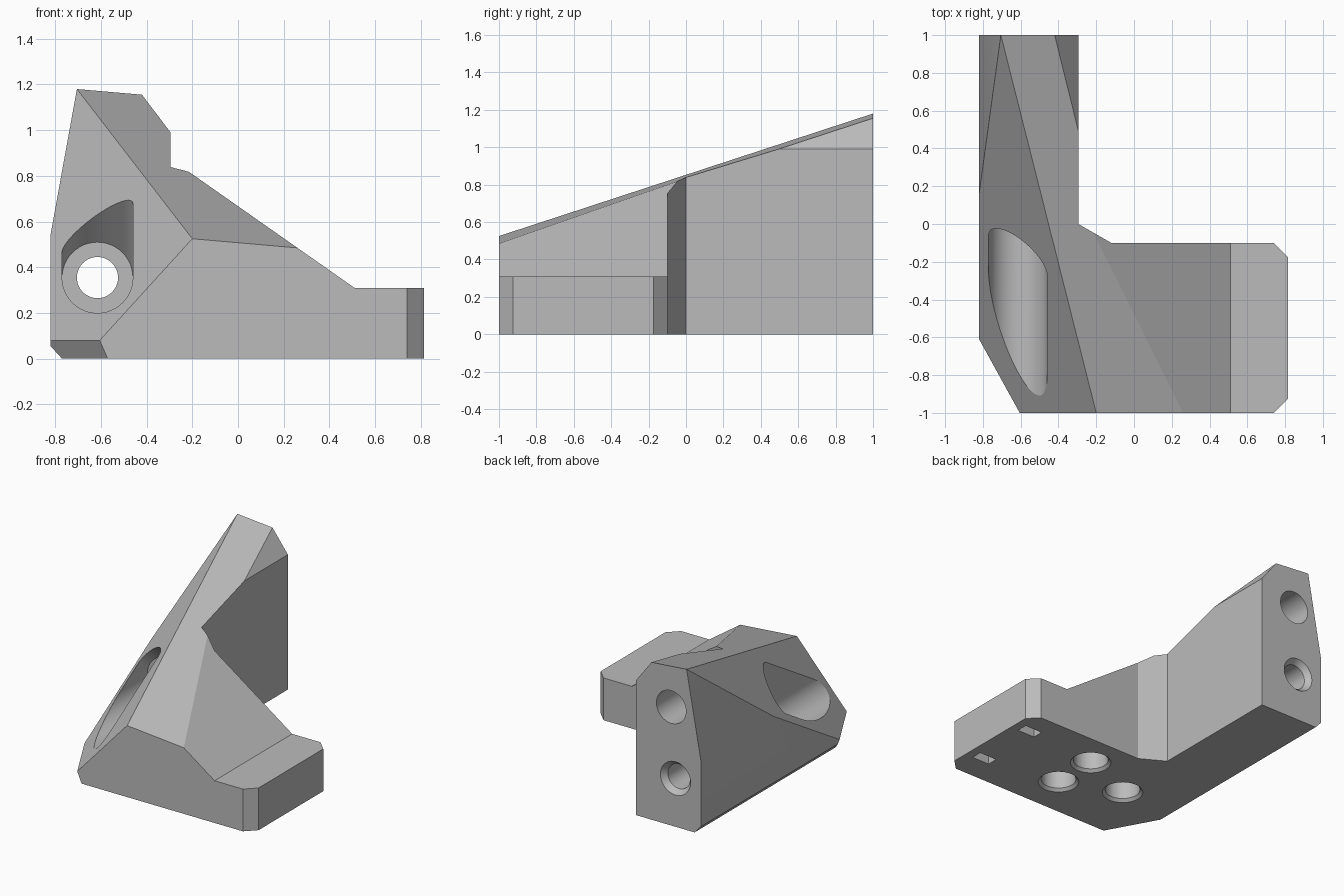
import bpy, bmesh, math
from mathutils import Vector

if "Cube" in bpy.data.objects:
    bpy.data.objects.remove(bpy.data.objects["Cube"], do_unlink=True)

grey = bpy.data.materials.new("plain grey")
grey.use_nodes = True
grey.diffuse_color = (0.5, 0.5, 0.5, 1)
grey.node_tree.nodes["Principled BSDF"].inputs["Base Color"].default_value = (0.5, 0.5, 0.5, 1)


def finish(bm, name):
    bmesh.ops.recalc_face_normals(bm, faces=bm.faces)
    mesh = bpy.data.meshes.new(name)
    bm.to_mesh(mesh)
    bm.free()
    mesh.materials.append(grey)
    obj = bpy.data.objects.new(name, mesh)
    bpy.context.collection.objects.link(obj)
    return obj


def prism(points, shift):
    """Extrude a closed outline of 3D points along a vector."""
    bm = bmesh.new()
    face = bm.faces.new([bm.verts.new(p) for p in points])
    out = bmesh.ops.extrude_face_region(bm, geom=[face], use_keep_orig=True)
    moved = [g for g in out["geom"] if isinstance(g, bmesh.types.BMVert)]
    bmesh.ops.translate(bm, verts=moved, vec=shift)
    return bm


def ring(centre, radius, axis, n=48):
    """Points of a circle around the y or z axis."""
    pts = []
    for i in range(n):
        a = 2 * math.pi * i / n
        c, s = radius * math.cos(a), radius * math.sin(a)
        pts.append(Vector(centre) + (Vector((c, 0, s)) if axis == "y" else Vector((c, s, 0))))
    return pts


def hull(points, name):
    bm = bmesh.new()
    for p in points:
        bm.verts.new(p)
    bmesh.ops.convex_hull(bm, input=bm.verts)
    bmesh.ops.dissolve_limit(bm, angle_limit=0.002, verts=bm.verts, edges=bm.edges)
    return finish(bm, name)


def trim(bm, a, b, c, inside=Vector((-0.4, -0.4, 0.2))):
    """Slice off everything beyond the plane through three points."""
    a, b, c = Vector(a), Vector(b), Vector(c)
    n = (b - a).cross(c - a).normalized()
    if n.dot(inside - a) > 0:
        n = -n
    cut = bmesh.ops.bisect_plane(bm, geom=bm.verts[:] + bm.edges[:] + bm.faces[:],
                                 plane_co=a, plane_no=n, clear_outer=True)
    edges = [g for g in cut["geom_cut"] if isinstance(g, bmesh.types.BMEdge)]
    bmesh.ops.holes_fill(bm, edges=edges, sides=0)


def subtract(body, cutter):
    cutter.hide_render = True
    mod = body.modifiers.new("cut", "BOOLEAN")
    mod.operation, mod.solver, mod.object = "DIFFERENCE", "EXACT", cutter
    bpy.context.view_layer.objects.active = body
    bpy.ops.object.modifier_apply(modifier=mod.name)
    bpy.data.objects.remove(cutter, do_unlink=True)


# L-shaped body: footprint raised, then sliced by the sloping planes
footprint = [(-0.82, 1), (-0.295, 1), (-0.295, 0), (-0.12, -0.1), (0.74, -0.1),
             (0.815, -0.175), (0.815, -0.925), (0.74, -1), (-0.82, -1)]
bm = prism([(x, y, 0) for x, y in footprint], (0, 0, 1.5))
peak, ridge, corner = (-0.705, 1, 1.18), (-0.2, -1, 0.525), (-0.605, -1, 0.08)
trim(bm, peak, ridge, corner)                                        # large left slope
trim(bm, peak, ridge, (0.26, -1, 0.485))                             # top slope
trim(bm, peak, (-0.82, 1, 0.545), (-0.82, 0, 0.545))                 # steep left side
trim(bm, corner, (-0.82, -0.61, 0.08), (-0.57, -1, 0))               # front left undercut
trim(bm, (-0.82, 1, 0.055), (-0.82, 0, 0.055), (-0.77, 0, 0))        # lower left bevel
bracket = finish(bm, "bracket_body")

# Sloping web and flat foot
step = [(-0.285, 0.867), (0.51, 0.31), (2, 0.31), (2, 2), (-0.285, 2)]
subtract(bracket, finish(prism([(x, -2, z) for x, z in step], (0, 2.3, 0)), "foot_cutter"))

# Bevel on the upper rear edge
bevel = [(-0.42, 1.155), (-0.295, 0.99), (-0.2, 0.865), (-0.2, 2), (-1.06, 2)]
subtract(bracket, finish(prism([(x, 0.2, z) for x, z in bevel], (0, 1, 0)), "bevel_cutter"))

# Open slot for the bolt head, then the bolt hole with a flared rear mouth
bolt = Vector((-0.615, 0.05, 0.355))
slot = [p for d in ((0, 0, 0), (0, -1.2, 0), (0, -1.2, 1.2))
        for p in ring(bolt + Vector(d), 0.155, "y")]
subtract(bracket, hull(slot, "slot_cutter"))


def hole(name, axis, *stations):
    """Bore as stacked frustums given by (centre, radius) pairs."""
    for (c1, r1), (c2, r2) in zip(stations, stations[1:]):
        subtract(bracket, hull(ring(c1, r1, axis) + ring(c2, r2, axis), name))


x, _, z = bolt
hole("bolt_hole_cutter", "y", ((x, -0.1, z), 0.09), ((x, 1.1, z), 0.09))
hole("bolt_mouth_cutter", "y", ((x, 0.96, z), 0.09), ((x, 1.01, z), 0.13))
hole("rear_hole_cutter", "y", ((-0.58, 0.65, 0.87), 0.12), ((-0.58, 1.1, 0.87), 0.12))

# Flared round pockets under the base
for px, py in ((0.09, -0.35), (0.09, -0.69), (-0.335, -0.52)):
    hole("base_hole_cutter", "z", ((px, py, -0.1), 0.118), ((px, py, 0.2), 0.118))
    hole("base_mouth_cutter", "z", ((px, py, -0.01), 0.148), ((px, py, 0.025), 0.113))

# Small rectangular pockets under the foot
for py in (-0.29, -0.77):
    rect = [(0.68 + sx * 0.07, py + sy * 0.04, -0.1)
            for sx, sy in ((-1, -1), (1, -1), (1, 1), (-1, 1))]
    subtract(bracket, finish(prism(rect, (0, 0, 0.2)), "pocket_cutter"))

bpy.ops.object.select_all(action="DESELECT")
bracket.select_set(True)
bpy.context.view_layer.objects.active = bracket
bpy.ops.object.shade_smooth_by_angle(angle=math.radians(20))
